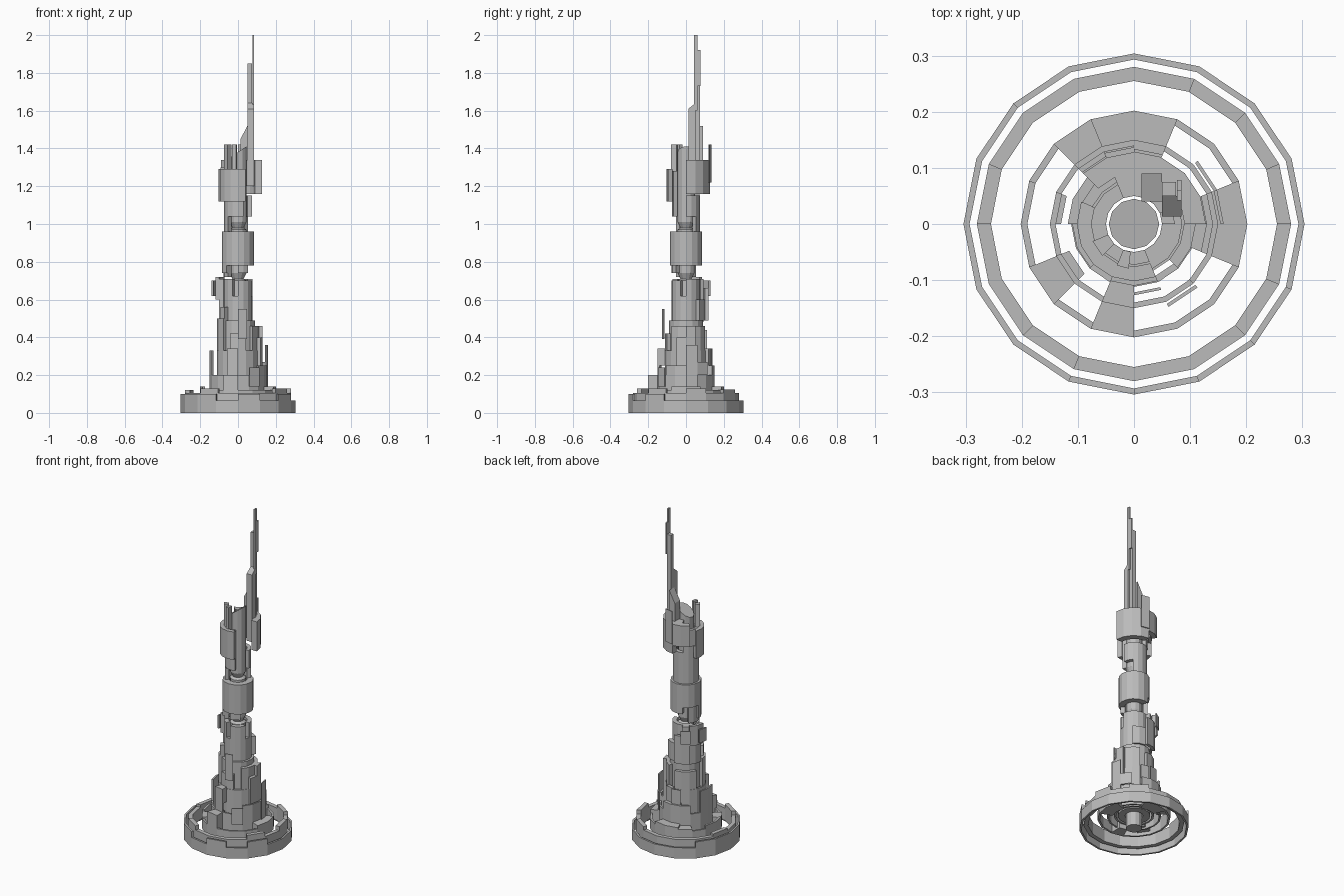
import bpy
import bmesh
import math

UNIT = 0.01           # layout numbers are hundredths
SIDES = 16            # facets in a full ring
STEP = 2 * math.pi / SIDES

cube = bpy.data.objects.get("Cube")
if cube:
    bpy.data.objects.remove(cube, do_unlink=True)

grey = bpy.data.materials.new("plain grey")
grey.use_nodes = True
grey.diffuse_color = (0.5, 0.5, 0.5, 1)
grey.node_tree.nodes["Principled BSDF"].inputs["Base Color"].default_value = (0.5, 0.5, 0.5, 1)


def finish(name, bm):
    """Turn a bmesh into a grey, flat-shaded object."""
    bmesh.ops.recalc_face_normals(bm, faces=bm.faces)
    mesh = bpy.data.meshes.new(name)
    bm.to_mesh(mesh)
    bm.free()
    mesh.materials.append(grey)
    obj = bpy.data.objects.new(name, mesh)
    bpy.context.collection.objects.link(obj)
    return obj


def add_shell(bm, inner, outer, low, high, start, end):
    """Faceted arc wall; start and end count facets from +x towards the back."""
    whole = end - start >= SIDES
    stops = sorted({start, end, *range(math.ceil(start), math.floor(end) + 1)})
    if whole:
        stops.pop()
    loops = []
    for stop in stops:
        c, s = math.cos(stop * STEP), math.sin(stop * STEP)
        corners = ((inner, low), (outer, low), (outer, high), (inner, high))
        loops.append([bm.verts.new((r * c * UNIT, r * s * UNIT, z * UNIT)) for r, z in corners])
    pairs = list(zip(loops, loops[1:]))
    if whole:
        pairs.append((loops[-1], loops[0]))
    else:
        bm.faces.new(loops[0])
        bm.faces.new(loops[-1])
    for a, b in pairs:
        for i in range(len(a)):
            j = (i + 1) % len(a)
            bm.faces.new((a[i], a[j], b[j], b[i]))


def shells(name, inner, outer, *arcs):
    """Several arcs (low, high, start, end) sharing the same radii."""
    bm = bmesh.new()
    for arc in arcs:
        add_shell(bm, inner, outer, *arc)
    return finish(name, bm)


def lathe(name, profile, sides, tilt):
    """Closed turned solid whose top cap is tilted along x."""
    bm = bmesh.new()
    rings = []
    for r, z in profile:
        ring = []
        for i in range(sides):
            a = 2 * math.pi * i / sides
            x, y = r * math.cos(a), r * math.sin(a)
            lift = tilt * x if z == profile[-1][1] else 0
            ring.append(bm.verts.new((x * UNIT, y * UNIT, (z + lift) * UNIT)))
        rings.append(ring)
    for a, b in zip(rings, rings[1:]):
        for i in range(sides):
            j = (i + 1) % sides
            bm.faces.new((a[i], a[j], b[j], b[i]))
    bm.faces.new(rings[0])
    bm.faces.new(rings[-1])
    return finish(name, bm)


def block(name, xs, ys, zs, slope_x=0, slope_y=0):
    """Box from ranges; the top drops by the slopes towards -x and -y."""
    bm = bmesh.new()
    bmesh.ops.create_cube(bm, size=1)
    for v in bm.verts:
        left, front, top = v.co.x < 0, v.co.y < 0, v.co.z > 0
        z = zs[top] - (slope_x * left + slope_y * front) * top
        v.co = (xs[not left] * UNIT, ys[not front] * UNIT, z * UNIT)
    return finish(name, bm)


# Central core with two tapered joints
lathe("core", [(4.5, 0), (4.5, 70), (3, 71), (4.5, 74), (4.5, 97),
               (3, 98), (4.5, 101), (4.5, 138)], 12, 0.7)

# Hollow base rings with stepped rims
shells("outer_base_ring", 29.3, 30.4, (0, 6.5, 0, 16))
shells("outer_base_rim", 29.3, 30.4, (6.5, 10, 6, 11), (6.5, 10, 12, 13), (6.5, 10, 14, 15))
shells("inner_base_ring", 25.5, 28, (3, 10.5, 0, 16))
shells("inner_base_rim", 25.5, 28, (10.5, 13, 0, 1), (10.5, 12.5, 2, 3),
       (10.5, 12, 7, 8), (10.5, 13, 10, 11), (10.5, 13, 14, 15))

# Foot skirt and its buttress blocks
shells("foot_skirt", 19, 20.2, (6, 12, 0, 16))
shells("foot_skirt_rim", 19, 20.2, (12, 14, 7, 9))
shells("foot_buttresses", 12.5, 20.2, (6, 14, 3, 5), (8, 13, 5, 6),
       (6, 14, 15, 17), (8, 13, 9, 10), (6, 20, 11, 12))

# Lower tower layers
shells("lower_wall", 14, 15, (7, 20, 0, 16))
shells("lower_wall_rim", 14, 15, (20, 25, 3, 6), (20, 33, 7, 9),
       (20, 25, 14, 17), (20, 34, 11, 12))
shells("lower_wall_caps", 10.5, 14, (14, 25, 3, 5), (14, 23, 15, 17), (25, 34, 11, 12))
shells("lower_wall_panels", 15.4, 16, (14, 36, 0, 1), (20, 27, 1, 2), (14, 24, 13, 14))
shells("lower_core_wall", 10, 11.2, (8, 33, 0, 16))
shells("lower_core_tall", 9, 11, (33, 46, 0, 3), (33, 44, 4, 7),
       (33, 50, 8, 10), (33, 42, 11, 13), (33, 46, 14, 16))
shells("side_pillars", 11, 13, (18, 46, 0, 1), (23, 34, 3, 4), (18, 40, 15, 16))
shells("front_panel", 12.2, 12.7, (39, 55, 12, 13))
shells("back_panel", 13.6, 14, (24, 34, 4, 5))

# Middle tower layers
shells("inner_sleeve", 5, 9, (8, 49, 0, 16))
shells("middle_sleeve", 5, 7.6, (49, 62, 0, 16), (62, 71, 0, 7), (62, 71, 8, 11),
       (62, 70, 12, 15))
shells("middle_plates", 7.6, 10, (48, 71, 5, 8), (49, 60, 2, 4), (49, 56, 9, 10))
shells("middle_back_plates", 10, 11.8, (49, 66, 4, 6), (60, 72, 6, 8))
shells("middle_outer_panels", 13, 14, (62, 70, 5, 6), (62, 70, 7, 8))

# Collar around the upper joint
shells("collar", 5, 8.6, (78, 96, 0, 5), (82, 96, 5, 8), (74, 96, 8, 10), (78, 96, 10, 16))
shells("collar_lower_plates", 5, 7.6, (72, 82, 6, 10), (74, 78, 12, 14))

# Upper neck and split head
shells("neck", 5, 7.3, (96, 115, 2, 10), (104, 115, 0, 2), (104, 128, 10, 13))
shells("head_left", 7.6, 10.2, (112, 129, 7, 13))
shells("head_left_lining", 5, 7.6, (115, 128, 5, 10))
shells("head_posts", 5, 8, (112, 142, 9, 10), (128, 142, 11, 11.7))
shells("head_right", 9, 12.8, (116, 134, 0, 4), (121, 134, 4, 6))
shells("head_right_lining", 5, 9, (120, 134, 1, 5))
shells("head_back_band", 8, 10, (120, 130, 5, 7))
shells("head_back_panel", 12.8, 13.4, (122, 142, 3, 4))

# Stepped spire
block("spire_low_block", (1.3, 5), (4, 9), (120, 152), slope_x=7)
block("spire_main_block", (5, 8.5), (1.3, 5), (120, 164), slope_y=3)
block("spire_tall_block", (5, 7.5), (5, 7.5), (134, 185))
block("spire_tip", (7.7, 8.5), (4.2, 6), (160, 200))
block("spire_tip_fin", (7.7, 8.5), (6, 7.8), (173, 192))
